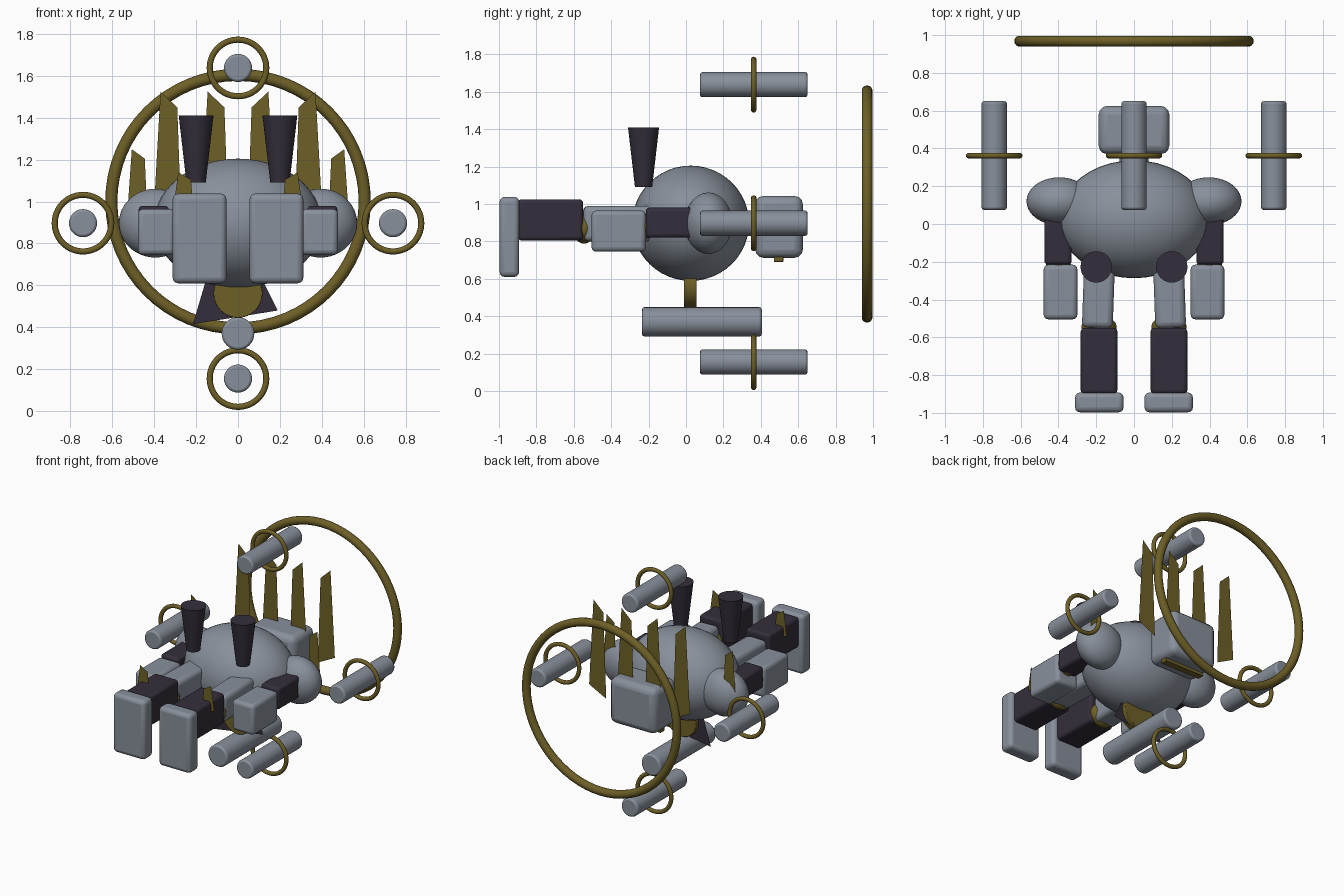
import bpy, math

if "Cube" in bpy.data.objects:
    bpy.data.objects.remove(bpy.data.objects["Cube"])

def mat(name, c):
    m = bpy.data.materials.new(name)
    m.diffuse_color = (*c, 1)
    m.use_nodes = True
    m.node_tree.nodes["Principled BSDF"].inputs["Base Color"].default_value = m.diffuse_color
    return m

GOLD = mat("gold", (0.155, 0.115, 0.02))
DARK = mat("dark", (0.034, 0.027, 0.043))
STEEL = mat("steel", (0.25, 0.28, 0.33))

def finish(name, m=STEEL, smooth=True):
    o = bpy.context.object
    o.name = name
    o.data.materials.append(m)
    if smooth:
        bpy.ops.object.shade_smooth_by_angle(angle=math.radians(35))
    return o

def ball(name, loc, r, m=STEEL):
    bpy.ops.mesh.primitive_uv_sphere_add(segments=40, ring_count=24, location=loc)
    bpy.context.object.scale = r
    bpy.ops.object.transform_apply(location=False, rotation=False)
    return finish(name, m)

def rod(name, x, y0, y1, z, r, m=STEEL, bevel=0.012):
    # cylinder lying along y
    bpy.ops.mesh.primitive_cylinder_add(vertices=32, radius=r, depth=y1 - y0,
        location=(x, (y0 + y1) / 2, z), rotation=(math.pi / 2, 0, 0))
    o = finish(name, m)
    b = o.modifiers.new("bevel", 'BEVEL')
    b.width, b.segments, b.limit_method = bevel, 2, 'ANGLE'

def box(name, x, y, z, m=STEEL, bevel=0.02, turn=0):
    # rounded box from (min, max) ranges
    bpy.ops.mesh.primitive_cube_add(size=1, location=[sum(r) / 2 for r in (x, y, z)])
    o = bpy.context.object
    o.scale = [r[1] - r[0] for r in (x, y, z)]
    bpy.ops.object.transform_apply(location=False, rotation=False)
    o.rotation_euler.z = turn
    finish(name, m)
    b = o.modifiers.new("bevel", 'BEVEL')
    b.width, b.segments = bevel, 3

def ring(name, x, y, z, R, r):
    bpy.ops.mesh.primitive_torus_add(major_segments=64, minor_segments=14, major_radius=R,
        minor_radius=r, location=(x, y, z), rotation=(math.pi / 2, 0, 0))
    finish(name, GOLD)

def plate(name, pts, y, m):
    # thin plate in the x-z plane
    me = bpy.data.meshes.new(name)
    me.from_pydata([(x, y, z) for x, z in pts], [], [range(len(pts))])
    me.materials.append(m)
    bpy.context.collection.objects.link(bpy.data.objects.new(name, me))

def mx(s, a, b):
    return tuple(sorted((s * a, s * b)))

# Torso, belly disc, skirt plate and underslung tank
ball("torso", (0, 0.025, 0.897), (0.4, 0.312, 0.308))
rod("belly_disc", 0, -0.01, 0.055, 0.562, 0.117, GOLD, 0.004)
plate("skirt_plate", [(-0.215, 0.415), (0.19, 0.48), (0.07, 0.72), (-0.125, 0.72)], 0.022, DARK)
rod("belly_tank", 0, -0.235, 0.405, 0.37, 0.078)

# Backpack with a bar under it
box("backpack", (-0.187, 0.187), (0.37, 0.625), (0.712, 1.043), STEEL, 0.045)
box("backpack_bar", (-0.16, 0.16), (0.47, 0.52), (0.69, 0.73), GOLD, 0.004)

for s, side in ((-1, "left"), (1, "right")):
    # Arm
    ball(side + "_shoulder", (s * 0.395, 0.12, 0.897), (0.174, 0.127, 0.164))
    box(side + "_upper_arm", mx(s, 0.33, 0.475), (-0.215, 0.1), (0.82, 0.98), DARK)
    ball(side + "_elbow", (s * 0.4, -0.22, 0.88), (0.066, 0.066, 0.066), GOLD)
    box(side + "_forearm", mx(s, 0.3, 0.478), (-0.505, -0.215), (0.745, 0.965), STEEL, 0.025)
    # Leg
    box(side + "_thigh", mx(s, 0.105, 0.268), (-0.55, -0.1), (0.8, 0.99), STEEL, 0.03, s * 0.035)
    ball(side + "_knee", (s * 0.185, -0.545, 0.87), (0.093, 0.06, 0.082), GOLD)
    box(side + "_shin", mx(s, 0.088, 0.282), (-0.9, -0.55), (0.805, 1.025), DARK)
    box(side + "_foot", mx(s, 0.055, 0.312), (-0.997, -0.892), (0.61, 1.038), STEEL, 0.027)
    # Flared funnel on the chest
    bpy.ops.mesh.primitive_cone_add(vertices=32, radius1=0.046, radius2=0.083, depth=0.32,
                                    location=(s * 0.2, -0.227, 1.25))
    finish(side + "_funnel", DARK)
    # Blades: two tall on the back, one on the shoulder, one on the shin
    tall = [(0.405, 0.90), (0.37, 1.525), (0.29, 1.45), (0.268, 0.83)]
    for n, dx in (("outer", 0), ("inner", 0.225)):
        plate(f"{side}_{n}_back_blade", [(s * (x - dx), z) for x, z in tall], 0.533, GOLD)
    plate(side + "_shoulder_blade", [(s * x, z) for x, z in
          ((0.53, 0.92), (0.507, 1.25), (0.445, 1.205), (0.43, 0.87))], 0.187, GOLD)
    plate(side + "_shin_blade", [(s * x, z) for x, z in
          ((0.31, 0.96), (0.285, 1.14), (0.225, 1.105), (0.21, 0.94))], -0.715, GOLD)

# Four floating pods, each with a ring
for i, (x, z) in enumerate(((0, 1.638), (0.74, 0.897), (0, 0.155), (-0.74, 0.897))):
    rod(f"pod_{i}", x, 0.075, 0.65, z, 0.067)
    ring(f"pod_ring_{i}", x, 0.362, z, 0.135, 0.0145)

# Great halo ring at the back
ring("halo", 0, 0.968, 1.0, 0.605, 0.029)
